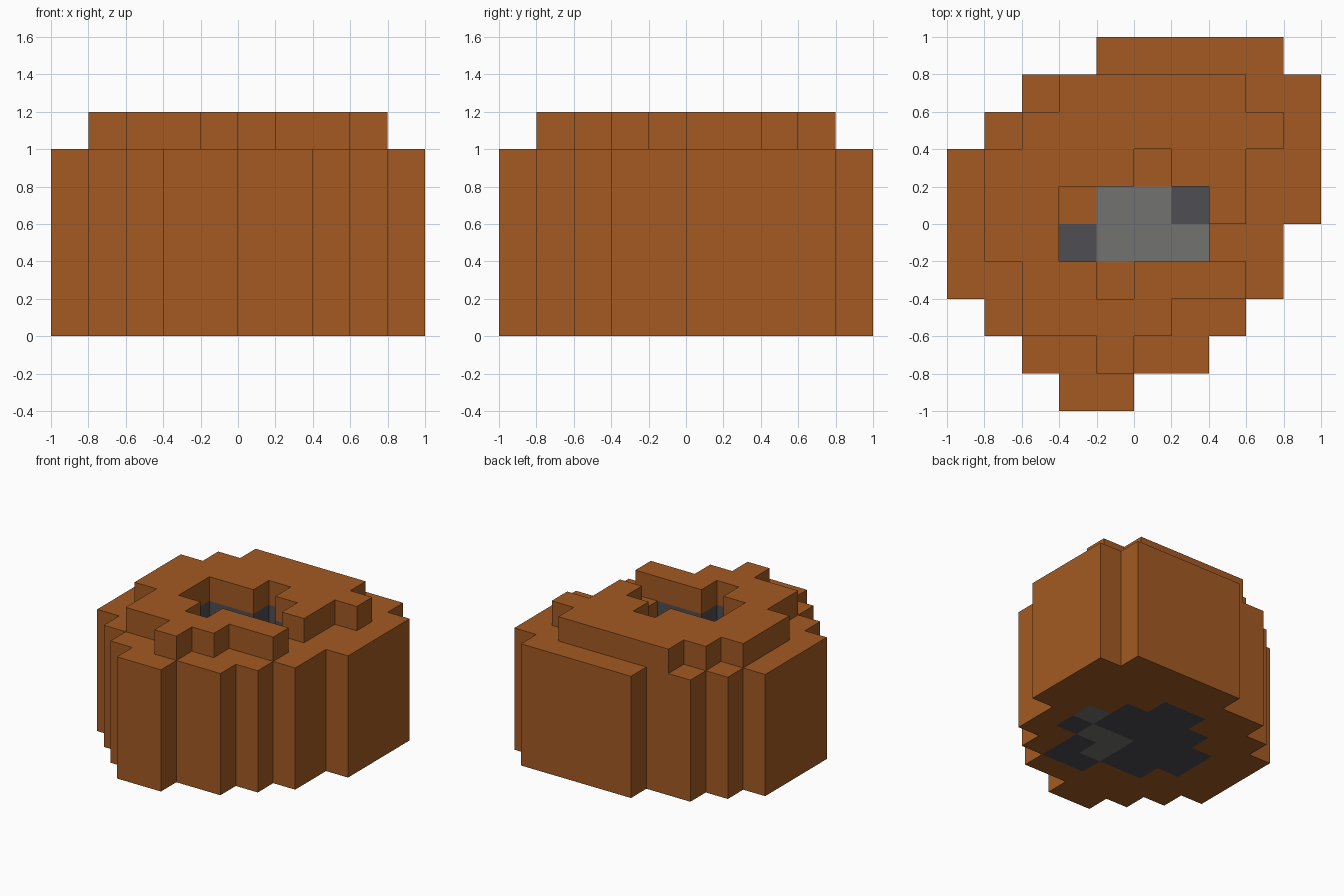
import bpy, bmesh
from mathutils import Vector

if "Cube" in bpy.data.objects:
    bpy.data.objects.remove(bpy.data.objects["Cube"], do_unlink=True)

CELL = 0.2


def material(name, color):
    m = bpy.data.materials.new(name)
    m.use_nodes = True
    m.diffuse_color = (*color, 1)
    m.node_tree.nodes["Principled BSDF"].inputs["Base Color"].default_value = (*color, 1)
    return m


MATERIALS = [material("brown clay", (0.366, 0.102, 0.016)),
             material("dark stone", (0.076, 0.076, 0.087)),
             material("grey stone", (0.171, 0.171, 0.162))]
KINDS = "#DM"  # clay, dark stone, grey stone

# Each plan is one block layer, back row first
BASE = """
....#####.
..########
.###DD####
###DDDD###
##DDDDDM##
##DDDMMD#.
###DDMD##.
.####DD#..
..#####...
...##.....""".split()

PIT_FLOOR = """
....#####.
..########
.#########
##########
####MMD###
###DMMM##.
#########.
.#######..
..#####...
...##.....""".split()

PIT_WALL = """
....#####.
..########
.####D####
###DD.D###
##D....D##
##D....##.
###D.DD##.
.###D###..
..#####...
...##.....""".split()

RIM = """
..........
...#####..
..#######.
.####.##..
.##....#..
.##.......
..##.###..
..####....
....#.....
..........""".split()


def blocks(plans, first_layer):
    """Turn stacked plans into a map from block position to its kind."""
    found = {}
    for k, plan in enumerate(plans, first_layer):
        for j, row in enumerate(reversed(plan)):
            for i, char in enumerate(row):
                if char in KINDS:
                    found[i, j, k] = KINDS.index(char)
    return found


def build(name, part, everything):
    """Make one mesh from the exposed sides of a part's blocks."""
    bm = bmesh.new()
    half = len(BASE) / 2
    for pos, kind in part.items():
        center = Vector(pos) + Vector((0.5 - half, 0.5 - half, 0.5))
        for axis in range(3):
            for sign in (-1, 1):
                near = list(pos)
                near[axis] += sign
                if tuple(near) in everything:
                    continue
                n, u, v = Vector(), Vector(), Vector()
                n[axis] = sign / 2
                u[(axis + 1) % 3] = sign / 2
                v[(axis + 2) % 3] = 0.5
                corners = (-u - v, u - v, u + v, v - u)
                face = bm.faces.new([bm.verts.new((center + n + c) * CELL) for c in corners])
                face.material_index = kind
    bmesh.ops.remove_doubles(bm, verts=bm.verts, dist=CELL / 100)
    mesh = bpy.data.meshes.new(name)
    bm.to_mesh(mesh)
    bm.free()
    for m in MATERIALS:
        mesh.materials.append(m)
    obj = bpy.data.objects.new(name, mesh)
    bpy.context.collection.objects.link(obj)


# Body with the stone-lined pit, and the broken rim on top
body = blocks([BASE, PIT_FLOOR] + [PIT_WALL] * 3, 0)
rim = blocks([RIM], 5)
everything = body | rim
build("body", body, everything)
build("rim", rim, everything)
